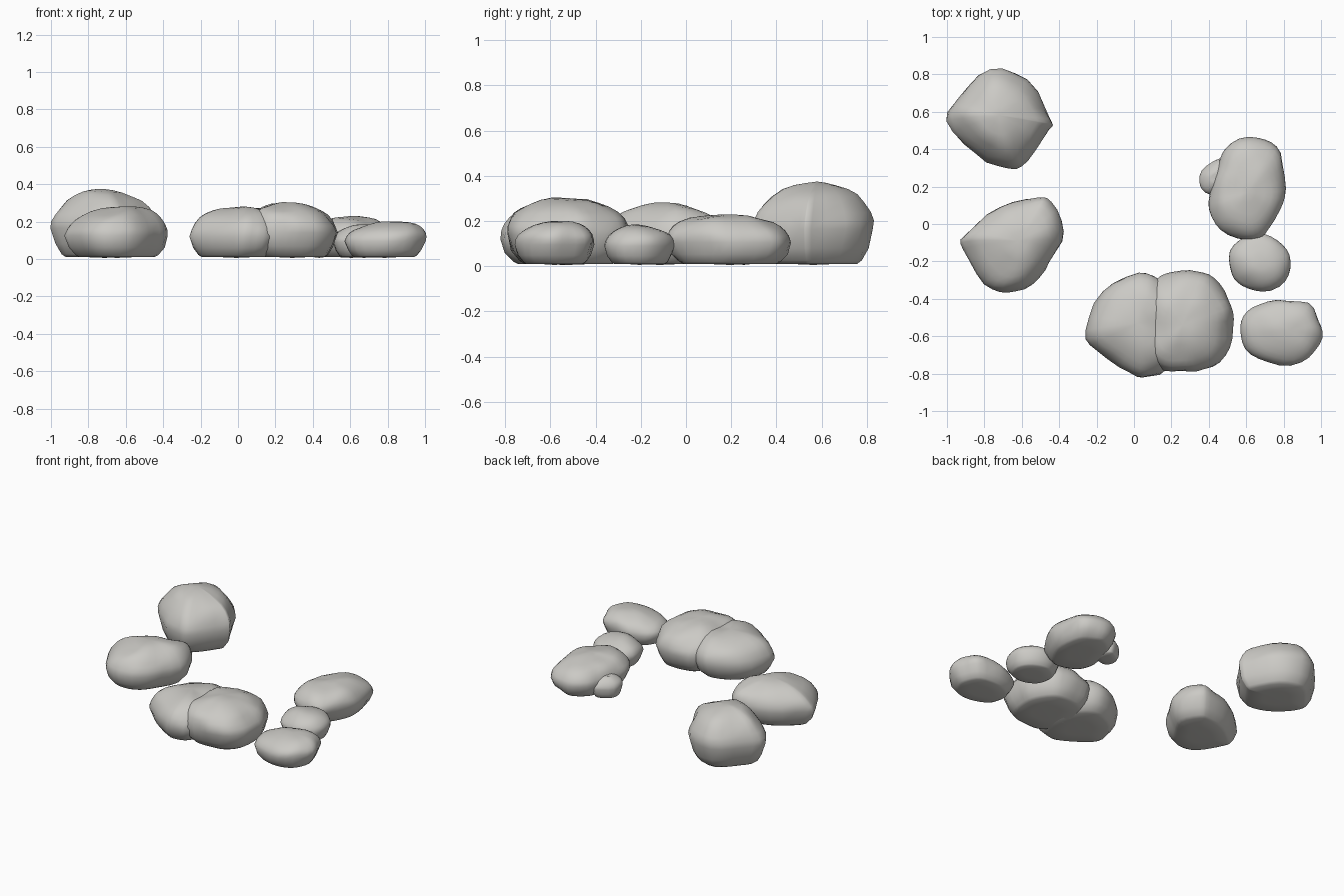
import bpy, bmesh, math
from mathutils import Vector, noise

if "Cube" in bpy.data.objects:
    bpy.data.objects.remove(bpy.data.objects["Cube"])

stone = bpy.data.materials.new("stone grey")
stone.diffuse_color = (0.60, 0.59, 0.56, 1)
stone.use_nodes = True
stone.node_tree.nodes["Principled BSDF"].inputs["Base Color"].default_value = stone.diffuse_color


def smooth_loop(pts, steps=3):
    # closed Catmull-Rom curve through the outline points
    out, n = [], len(pts)
    for i in range(n):
        a, b, c, d = (Vector(pts[(i + k) % n]) for k in (-1, 0, 1, 2))
        for j in range(steps):
            t = j / steps
            out.append(0.5 * (2 * b + (c - a) * t + (2 * a - 5 * b + 4 * c - d) * t ** 2
                              + (3 * b - a - 3 * c + d) * t ** 3))
    return out


def rock(name, outline, mid, top, apex, power=2.0):
    """Plan outline at height mid, rounded up to the apex, tucked in to a flat base."""
    loop = smooth_loop(outline)
    xs, ys = [p.x for p in loop], [p.y for p in loop]
    centre = Vector(((min(xs) + max(xs)) / 2, (min(ys) + max(ys)) / 2))
    shift = Vector(apex) - centre
    base = 0.01
    # rings: (scale, height, centre shift)
    rings = [(0.35, base, 0), (0.72, base, 0), (0.80, base + 0.1 * (mid - base), 0),
             (0.92, base + 0.45 * (mid - base), 0), (1.0, mid, 0)]
    for k in range(1, 8):
        a = k / 8 * math.pi / 2
        s = math.sin(a) ** (2 / power)
        rings.append((math.cos(a) ** (2 / power), mid + (top - mid) * s, s))
    bm = bmesh.new()
    rows = []
    for i, (r, z, s) in enumerate(rings):
        row = []
        for p in loop:
            q = centre + shift * s + (p - centre) * r
            v = Vector((q.x, q.y, z))
            if i > 2:  # gentle lumps
                v += Vector((p.x - centre.x, p.y - centre.y, 0)) * 0.06 * noise.noise(v * 9)
            if i > 5:
                v.z += 0.012 * noise.noise(v * 8 + Vector((5, 3, 1)))
            row.append(bm.verts.new(v))
        rows.append(row)
    n = len(loop)
    for lo, hi in zip(rows, rows[1:]):
        for j in range(n):
            k = (j + 1) % n
            bm.faces.new((lo[j], lo[k], hi[k], hi[j]))
    tip = bm.verts.new((apex[0], apex[1], top))
    foot = bm.verts.new((centre.x, centre.y, base - 0.004))
    for j in range(n):
        k = (j + 1) % n
        bm.faces.new((rows[-1][j], rows[-1][k], tip))
        bm.faces.new((rows[0][k], rows[0][j], foot))
    bmesh.ops.recalc_face_normals(bm, faces=bm.faces)
    for f in bm.faces:
        f.smooth = True
    me = bpy.data.meshes.new(name)
    bm.to_mesh(me)
    bm.free()
    me.materials.append(stone)
    ob = bpy.data.objects.new(name, me)
    bpy.context.collection.objects.link(ob)


# tall rock at the back left
rock("back_left_rock",
     [(-.44, .555), (-.57, .77), (-.77, .83), (-.93, .68), (-1, .55), (-.85, .37),
      (-.67, .295), (-.57, .34), (-.45, .50)], .165, .375, (-.72, .58), 1.9)
# left rock
rock("left_rock",
     [(-.37, -.04), (-.445, .115), (-.525, .135), (-.715, .09), (-.905, -.055), (-.91, -.135),
      (-.80, -.32), (-.675, -.37), (-.545, -.325), (-.45, -.20)], .125, .28, (-.62, -.09), 2.1)
# joined pair at the front
rock("front_rock_left",
     [(.14, -.305), (.02, -.265), (-.17, -.36), (-.262, -.57), (-.2, -.68), (-.02, -.80),
      (.07, -.818), (.165, -.775), (.24, -.6), (.22, -.42)], .12, .28, (.02, -.53), 2.3)
rock("front_rock_right",
     [(.53, -.51), (.51, -.40), (.43, -.285), (.34, -.25), (.21, -.26), (.11, -.31), (.05, -.5),
      (.07, -.68), (.16, -.78), (.3, -.785), (.42, -.76), (.51, -.66)], .14, .303, (.26, -.54), 2.2)
# low rock at the front right
rock("front_right_rock",
     [(.995, -.61), (.985, -.52), (.92, -.425), (.765, -.41), (.635, -.45), (.575, -.52),
      (.57, -.6), (.62, -.70), (.78, -.755), (.93, -.72)], .095, .2, (.83, -.57), 2.2)
# small round rock
rock("small_right_rock",
     [(.84, -.2), (.795, -.11), (.695, -.055), (.6, -.065), (.515, -.145), (.52, -.265),
      (.58, -.33), (.685, -.36), (.81, -.31)], .09, .18, (.68, -.2), 2.2)
# long rock at the right
rock("long_right_rock",
     [(.81, .19), (.78, .375), (.70, .445), (.6, .475), (.49, .405), (.45, .32), (.415, .19),
      (.405, .08), (.46, -.03), (.605, -.085), (.70, -.05), (.78, .07)], .105, .23, (.61, .17), 2.2)
# pebble leaning on it
rock("pebble",
     [(.52, .25), (.50, .33), (.455, .35), (.36, .285), (.352, .205), (.405, .16), (.5, .19)],
     .075, .14, (.43, .25), 2.0)
